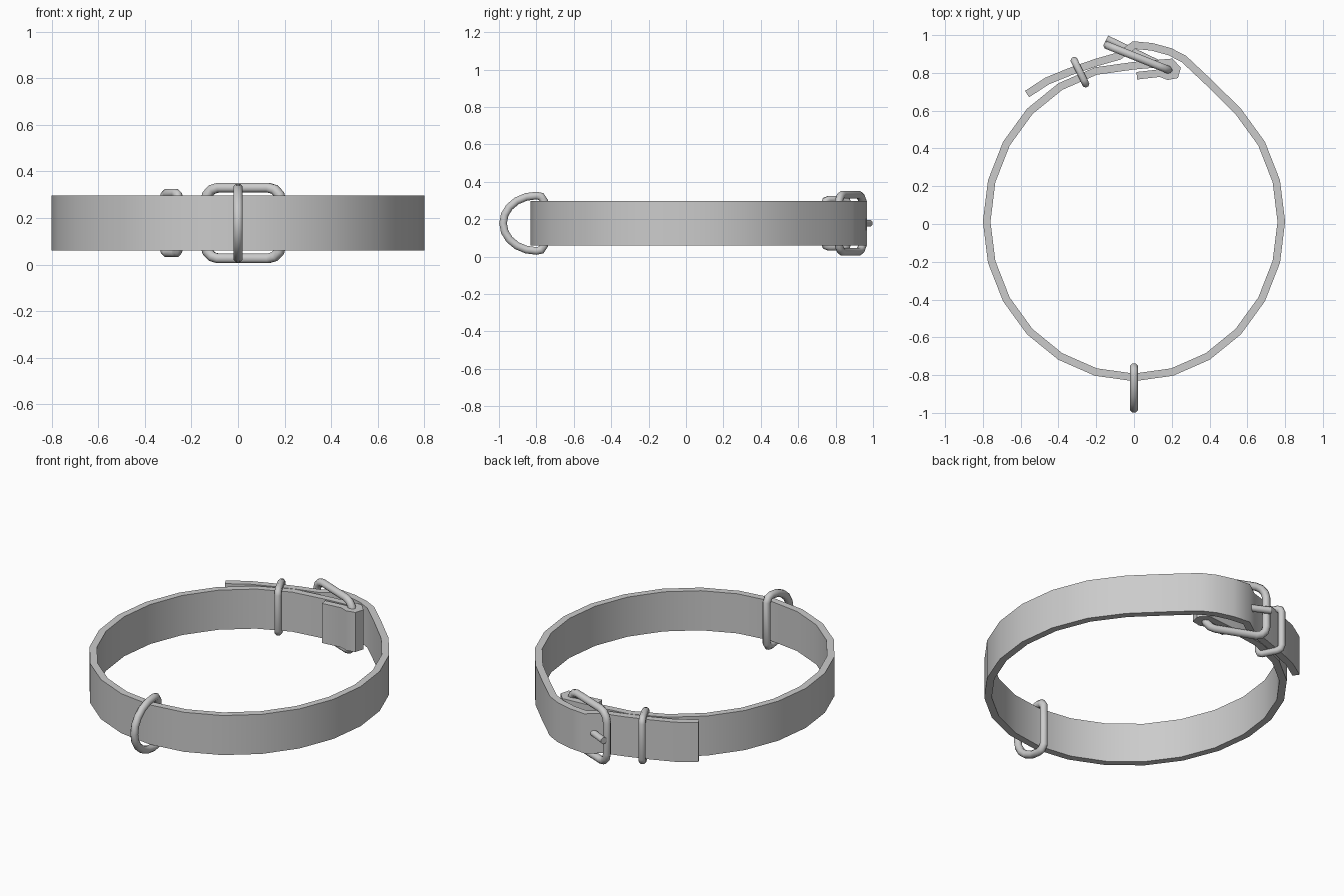
import bpy, bmesh, math
from mathutils import Vector

if "Cube" in bpy.data.objects:
    bpy.data.objects.remove(bpy.data.objects["Cube"])

Z = Vector((0, 0, 1))
MID = 0.178  # mid height of the band


def sweep(name, path, section, origin, u, v, closed):
    """Sweep a section along a planar path with mitred corners."""
    n = u.cross(v)
    pts = [Vector(p) for p in path]
    cnt = len(pts)
    bm = bmesh.new()
    rings = []
    for i, p in enumerate(pts):
        a = pts[i - 1] if (closed or i > 0) else None
        b = pts[(i + 1) % cnt] if (closed or i < cnt - 1) else None
        d0 = (p - a).normalized() if a is not None else (b - p).normalized()
        d1 = (b - p).normalized() if b is not None else d0
        t = (d0 + d1).normalized()
        side = Vector((t.y, -t.x)) / max(t.dot(d1), 0.5)
        ring = []
        for s, h in section:
            q = p + side * s
            ring.append(bm.verts.new(origin + u * q.x + v * q.y + n * h))
        rings.append(ring)
    m = len(section)
    for i in range(cnt if closed else cnt - 1):
        r0, r1 = rings[i], rings[(i + 1) % cnt]
        for k in range(m):
            bm.faces.new((r0[k], r0[(k + 1) % m], r1[(k + 1) % m], r1[k]))
    if not closed:
        bm.faces.new(rings[0])
        bm.faces.new(rings[-1])
    bmesh.ops.recalc_face_normals(bm, faces=bm.faces)
    me = bpy.data.meshes.new(name)
    bm.to_mesh(me)
    bm.free()
    ob = bpy.data.objects.new(name, me)
    bpy.context.collection.objects.link(ob)
    bpy.ops.object.select_all(action='DESELECT')
    ob.select_set(True)
    bpy.context.view_layer.objects.active = ob
    bpy.ops.object.shade_smooth_by_angle(angle=math.radians(50))
    return ob


def circle(r, n=8):
    return [(r * math.cos(2 * math.pi * (k + .5) / n),
             r * math.sin(2 * math.pi * (k + .5) / n)) for k in range(n)]


def rounded_rect(w, h, r, seg):
    """Centred rounded rectangle outline."""
    out = []
    for q, (sx, sy) in enumerate(((1, 1), (-1, 1), (-1, -1), (1, -1))):
        for k in range(seg + 1):
            a = math.pi / 2 * (q + k / seg)
            out.append((sx * (w / 2 - r) + r * math.cos(a),
                        sy * (h / 2 - r) + r * math.sin(a)))
    return out


def ring_between(name, p, q, height, corner, seg, r):
    """Upright rounded loop spanning two plan points."""
    p, q = Vector((*p, MID)), Vector((*q, MID))
    return sweep(name, rounded_rect((q - p).length, height, corner, seg),
                 circle(r), (p + q) / 2, (q - p).normalized(), Z, True)


# Strap: folded end, round band, then overlapping free end
fold = [(.015, .785), (.14, .799), (.18, .783), (.217, .79), (.226, .822), (.195, .855)]
band = [(.78 * math.cos(math.radians(a)), .013 + .825 * math.sin(math.radians(a)))
        for a in range(90, 406, 15)]
tail = [(.40, .746), (.265, .873), (.19, .912), (.095, .938), (0, .947), (-.08, .889),
        (-.2, .855), (-.34, .806), (-.46, .757), (-.566, .688)]
strap_section = [(-.02, -.118), (.02, -.118), (.02, .118), (-.02, .118)]
sweep("strap", fold + band + tail, strap_section, Vector((0, 0, MID)),
      Vector((1, 0, 0)), Vector((0, 1, 0)), False)

# Buckle frame and keeper loop
ring_between("buckle_frame", (-.14, .945), (.185, .815), .304, .06, 3, .022)
ring_between("keeper_loop", (-.316, .865), (-.256, .742), .256, .025, 2, .02)

# Buckle prong
p, q = Vector((.19, .82, MID)), Vector((-.145, .981, MID))
sweep("buckle_prong", [(0, 0), ((q - p).length, 0)], circle(.02), p,
      (q - p).normalized(), Z, False)

# D ring hanging at the front: straight bar inside, arc outside
d_path = [(-.80 - .178 * math.sin(math.pi * k / 10), .148 * math.cos(math.pi * k / 10))
          for k in range(11)]
d_path += [(-.775, -.143), (-.759, -.12), (-.759, .12), (-.775, .143)]
sweep("d_ring", d_path, circle(.022), Vector((0, 0, MID)), Vector((0, 1, 0)), Z, True)
